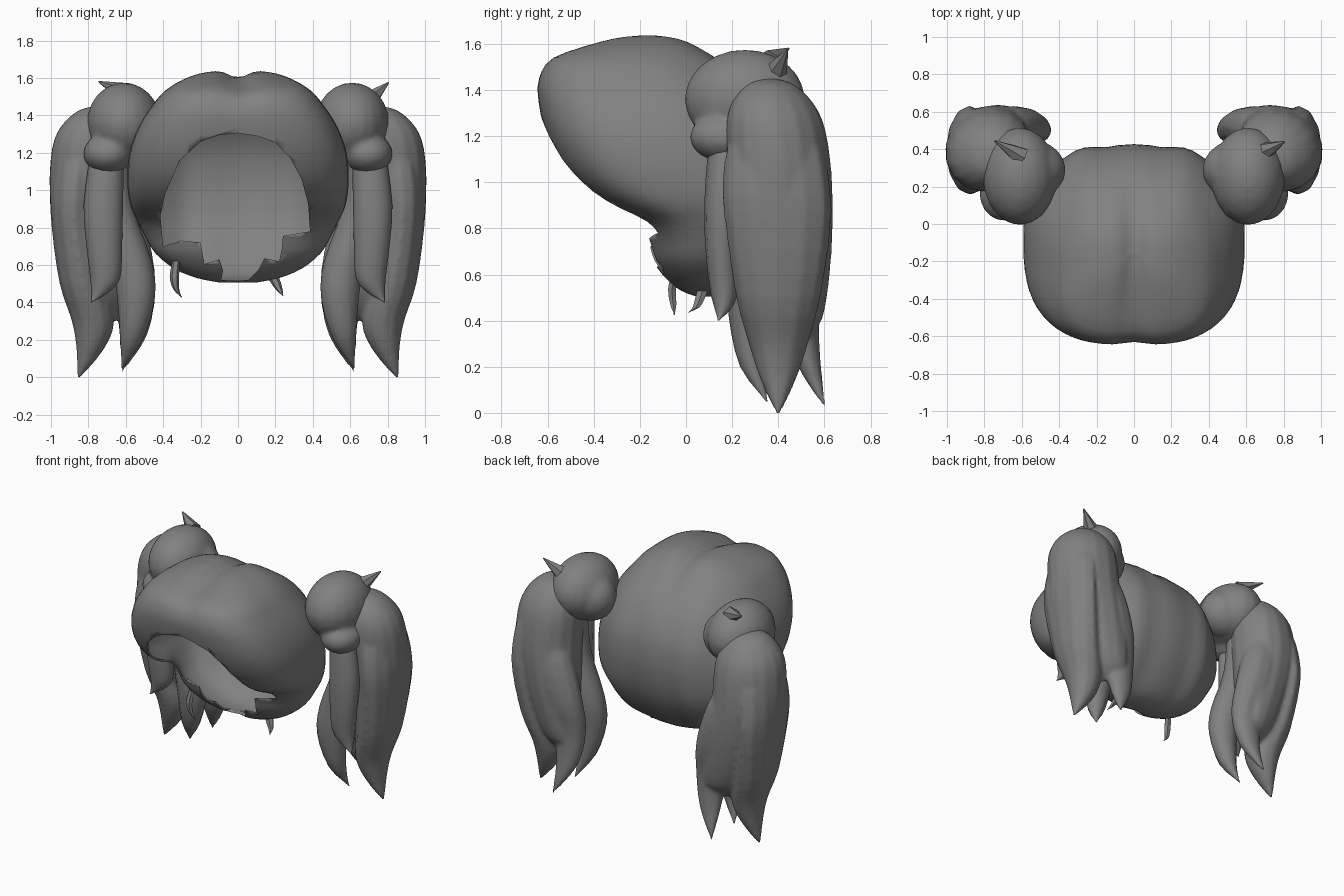
import bpy, bmesh, math
from mathutils import Vector

if "Cube" in bpy.data.objects:
    bpy.data.objects.remove(bpy.data.objects["Cube"])

hair = bpy.data.materials.new("hair_grey")
hair.diffuse_color = (0.22, 0.22, 0.22, 1)
hair.use_nodes = True
hair.node_tree.nodes["Principled BSDF"].inputs["Base Color"].default_value = hair.diffuse_color


def finish(name, bm, angle=50):
    bmesh.ops.recalc_face_normals(bm, faces=bm.faces)
    me = bpy.data.meshes.new(name)
    bm.to_mesh(me)
    bm.free()
    me.materials.append(hair)
    ob = bpy.data.objects.new(name, me)
    bpy.context.collection.objects.link(ob)
    bpy.ops.object.select_all(action='DESELECT')
    ob.select_set(True)
    bpy.context.view_layer.objects.active = ob
    bpy.ops.object.shade_smooth_by_angle(angle=math.radians(angle))
    return ob


def melt(ob, voxel, rounds):
    """Fuse overlapping shells into one soft skin."""
    rem = ob.modifiers.new("fuse", 'REMESH')
    rem.mode, rem.voxel_size, rem.use_smooth_shade = 'VOXEL', voxel, True
    smo = ob.modifiers.new("soften", 'SMOOTH')
    smo.factor, smo.iterations = 0.5, rounds


def smooth_rows(rows, steps):
    """Catmull-Rom interpolation of a list of number tuples."""
    rows = [Vector(r) for r in rows]
    out = []
    for i in range(len(rows) - 1):
        p0, p1, p2, p3 = rows[max(i - 1, 0)], rows[i], rows[i + 1], rows[min(i + 2, len(rows) - 1)]
        for s in range(steps):
            t = s / steps
            out.append(p1 + (p2 - p0) * (t / 2) + (2 * p0 - 5 * p1 + 4 * p2 - p3) * (t * t / 2)
                       + (3 * p1 - p0 - 3 * p2 + p3) * (t ** 3 / 2))
    return out + [rows[-1]]


def skin(rings, bm=None):
    """Join rings of points, closing both ends with a fan."""
    bm = bm or bmesh.new()
    vs = [[bm.verts.new(p) for p in r] for r in rings]
    n = len(vs[0])
    for a, b in zip(vs, vs[1:]):
        for i in range(n):
            bm.faces.new((a[i], a[(i + 1) % n], b[(i + 1) % n], b[i]))
    for r in (vs[0], vs[-1]):
        c = bm.verts.new(sum((v.co for v in r), Vector()) / n)
        for i in range(n):
            bm.faces.new((r[i], r[(i + 1) % n], c))
    return bm


def lock(rows, side=1, sides=12, steps=3, turn=0, bm=None):
    """Tapered strand; each row is x, y, z and two radii, turned about z."""
    rings = []
    ct, st = math.cos(math.radians(turn)), math.sin(math.radians(turn))
    for x, y, z, rx, ry in smooth_rows(rows, steps):
        rx, ry = max(rx, 0.003), max(ry, 0.003)
        ring = []
        for i in range(sides):
            u = rx * math.cos(math.tau * i / sides)
            v = ry * math.sin(math.tau * i / sides)
            ring.append((side * (x + u * ct - v * st), y + u * st + v * ct, z))
        rings.append(ring)
    return skin(rings, bm)


def ball(name, parts):
    """Lump of scaled spheres; each part is centre, radii."""
    bm = bmesh.new()
    for c, r in parts:
        new = bmesh.ops.create_uvsphere(bm, u_segments=20, v_segments=12, radius=1)['verts']
        for v in new:
            v.co = Vector((c[0] + v.co.x * r[0], c[1] + v.co.y * r[1], c[2] + v.co.z * r[2]))
    return finish(name, bm)


# Hair cap: z, half width, front y, back y
cap_rows = [
    (1.642, 0.03, -0.19, -0.12), (1.638, 0.12, -0.25, -0.07), (1.61, 0.25, -0.38, 0.03),
    (1.54, 0.38, -0.58, 0.15), (1.45, 0.46, -0.64, 0.26), (1.34, 0.53, -0.64, 0.345),
    (1.2, 0.58, -0.605, 0.41), (1.05, 0.592, -0.525, 0.43), (0.92, 0.575, -0.385, 0.42),
    (0.83, 0.535, -0.225, 0.40), (0.75, 0.495, -0.18, 0.37), (0.66, 0.44, -0.15, 0.32),
    (0.58, 0.34, -0.09, 0.26), (0.53, 0.22, -0.03, 0.20), (0.505, 0.09, 0.03, 0.13)]
rings = []
N = 64
for z, w, yf, yb in smooth_rows(cap_rows, 3):
    ring = []
    top = max(0, min(1, (z - 1.3) / 0.3))
    for i in range(N):
        a = math.tau * i / N
        c, s = math.cos(a), math.sin(a)
        e = 0.84 - (0.22 * min(1, max(0, (z - 0.75) / 0.2)) if s < 0 else 0)
        x = w * math.copysign(abs(c) ** e, c)
        y = (yf + yb) / 2 + (yb - yf) / 2 * math.copysign(abs(s) ** e, s)
        # centre parting
        g = math.exp(-(x / 0.07) ** 2)
        y -= 0.015 * g * s
        # gentle strand waves on the back
        if s > 0:
            y += 0.012 * s * math.cos(x * 22) * min(1, w / 0.3)
        ring.append((x, y, z - 0.04 * g * top))
    rings.append(ring)
cap = finish("hair_cap", skin(rings))

# Face opening with jagged strand tips along the bottom
outline = [(0, 1.305), (0.1, 1.29), (0.2, 1.255), (0.28, 1.17), (0.34, 1.06), (0.375, 0.93),
           (0.385, 0.78), (0.24, 0.755), (0.235, 0.69), (0.22, 0.62), (0.14, 0.635),
           (0.11, 0.575), (0.055, 0.52), (0, 0.515), (-0.09, 0.52), (-0.08, 0.57),
           (-0.1, 0.63), (-0.18, 0.605), (-0.2, 0.72), (-0.3, 0.73), (-0.4, 0.70),
           (-0.415, 0.86), (-0.39, 0.98), (-0.31, 1.16), (-0.2, 1.26), (-0.1, 1.295)]
bm = bmesh.new()
front = [bm.verts.new((x, -1, z)) for x, z in outline]
back = [bm.verts.new((x, 0.06, z)) for x, z in outline]
bm.faces.new(front)
bm.faces.new(back[::-1])
for i in range(len(outline)):
    j = (i + 1) % len(outline)
    bm.faces.new((front[i], back[i], back[j], front[j]))
cutter = finish("face_opening_cutter", bm)
cutter.hide_render = True
cutter.hide_viewport = True
sol = cap.modifiers.new("thickness", 'SOLIDIFY')
sol.thickness, sol.offset = 0.012, -1
cut = cap.modifiers.new("face_opening", 'BOOLEAN')
cut.operation, cut.solver, cut.object = 'DIFFERENCE', 'EXACT', cutter

# Buns and pigtails on both sides
for side, tag in ((1, "right"), (-1, "left")):
    bun = ball("bun_" + tag, [((side * 0.61, 0.255, 1.36), (0.198, 0.262, 0.215)),
                              ((side * 0.55, 0.29, 1.33), (0.185, 0.16, 0.17)),
                              ((side * 0.695, 0.17, 1.195), (0.133, 0.155, 0.107))])
    melt(bun, 0.016, 5)
    # broad upper mass that splits into an outer and a back tip
    tail = lock([
        (0.74, 0.36, 1.45, 0.02, 0.02), (0.75, 0.365, 1.425, 0.11, 0.10), (0.765, 0.375, 1.34, 0.19, 0.175),
        (0.775, 0.39, 1.22, 0.23, 0.21), (0.78, 0.41, 1.0, 0.24, 0.215), (0.755, 0.42, 0.75, 0.25, 0.19),
        (0.71, 0.435, 0.5, 0.225, 0.14), (0.68, 0.455, 0.37, 0.16, 0.08), (0.67, 0.46, 0.29, 0, 0)],
        side, 16, 3, -38)
    lock([(0.82, 0.38, 1.35, 0.02, 0.06), (0.85, 0.385, 1.2, 0.11, 0.19), (0.873, 0.39, 1.0, 0.13, 0.235),
          (0.875, 0.40, 0.8, 0.122, 0.23), (0.83, 0.40, 0.5, 0.125, 0.185),
          (0.775, 0.40, 0.3, 0.115, 0.13), (0.79, 0.40, 0.15, 0.075, 0.08),
          (0.855, 0.40, -0.012, 0.006, 0.006)], side, bm=tail)
    lock([(0.69, 0.49, 1.2, 0.03, 0.03), (0.67, 0.51, 0.95, 0.13, 0.11),
          (0.61, 0.52, 0.68, 0.15, 0.105), (0.555, 0.50, 0.45, 0.115, 0.08), (0.56, 0.53, 0.22, 0.075, 0.055),
          (0.622, 0.602, 0.025, 0.006, 0.006)], side, bm=tail)
    melt(finish("pigtail_" + tag, tail), 0.014, 6)
    finish("inner_lock_" + tag, lock([
        (0.67, 0.30, 1.25, 0.09, 0.09), (0.66, 0.29, 0.92, 0.10, 0.10), (0.57, 0.28, 0.62, 0.11, 0.10),
        (0.545, 0.27, 0.42, 0.10, 0.085), (0.57, 0.29, 0.2, 0.06, 0.055), (0.62, 0.35, 0.05, 0, 0)], side))
    finish("front_lock_" + tag, lock([
        (0.70, 0.17, 1.2, 0.09, 0.07), (0.72, 0.16, 0.92, 0.105, 0.08), (0.715, 0.155, 0.7, 0.095, 0.07),
        (0.71, 0.165, 0.53, 0.08, 0.06), (0.74, 0.16, 0.45, 0.045, 0.035), (0.785, 0.14, 0.40, 0, 0)], side))

# Small tufts sticking out of the buns
for name, base, tip in (("bun_tuft_right", (0.69, 0.385, 1.47), (0.805, 0.44, 1.575)),
                        ("bun_tuft_left", (-0.60, 0.36, 1.52), (-0.745, 0.445, 1.58))):
    base, tip = Vector(base), Vector(tip)
    bm = bmesh.new()
    bmesh.ops.create_cone(bm, cap_ends=True, segments=6, radius1=0.055, radius2=0.004, depth=(tip - base).length)
    rot = (tip - base).to_track_quat('Z', 'Y')
    for v in bm.verts:
        v.co = rot @ v.co + (base + tip) / 2
    finish(name, bm)

# Loose curls under the nape
finish("nape_curl_left", lock([(-0.33, -0.04, 0.62, 0.02, 0.02), (-0.34, -0.06, 0.54, 0.025, 0.02),
                               (-0.33, -0.055, 0.47, 0.016, 0.015), (-0.30, -0.05, 0.425, 0, 0)], 1, 6))
finish("nape_curl_right", lock([(0.18, 0.08, 0.56, 0.025, 0.025), (0.20, 0.065, 0.51, 0.028, 0.025),
                                (0.225, 0.045, 0.46, 0.015, 0.018), (0.24, 0.01, 0.435, 0, 0)], 1, 6))
